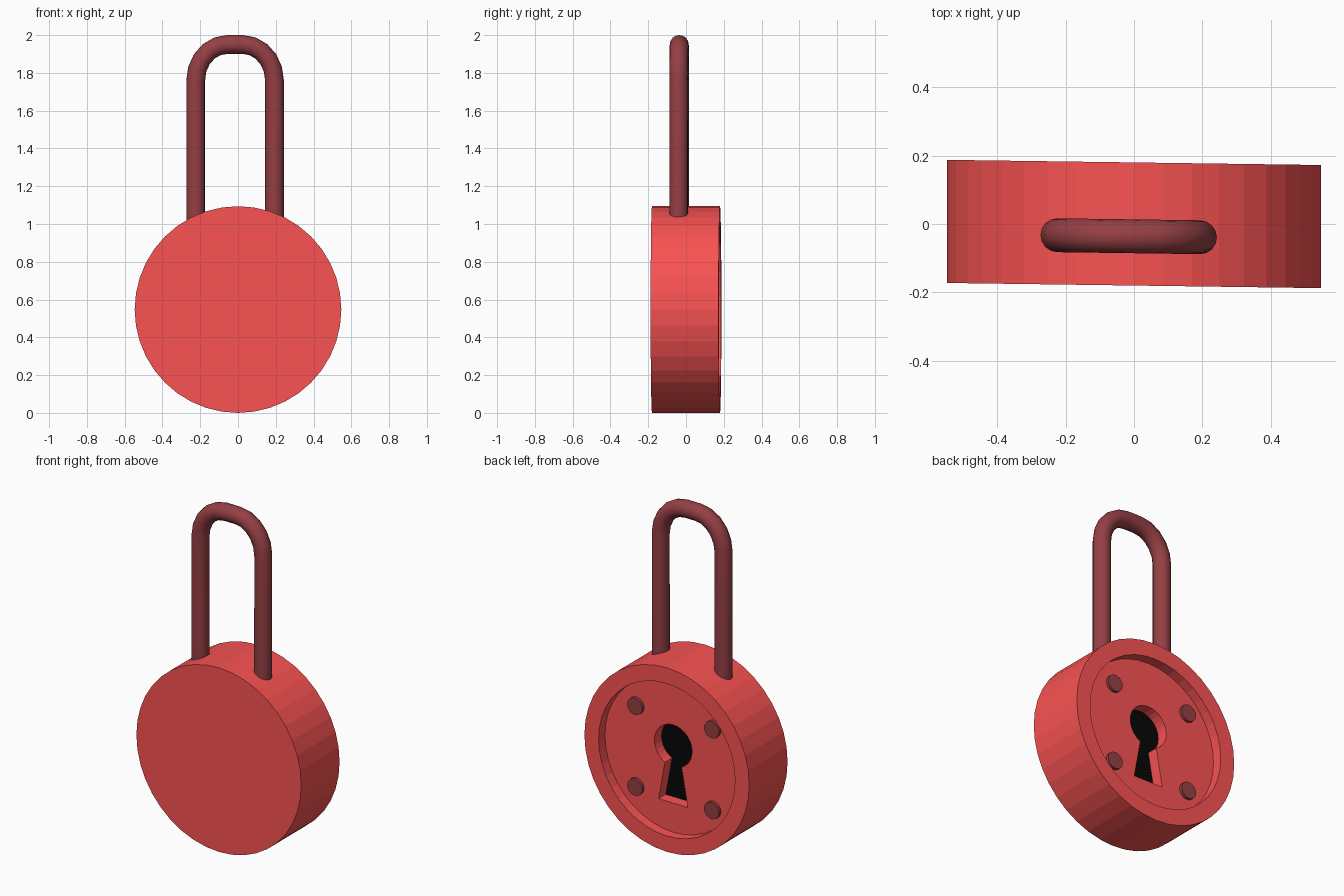
import bpy, bmesh
from math import sin, cos, pi, asin
from mathutils import Matrix, Vector

if "Cube" in bpy.data.objects:
    bpy.data.objects.remove(bpy.data.objects["Cube"])

SHEAR = Matrix.Identity(4)                # the lock leans very slightly in plan
SHEAR[1][0] = -0.0138
CZ = 0.547                                # height of the body centre


def material(name, rgb):
    m = bpy.data.materials.new(name)
    m.diffuse_color = (*rgb, 1)
    m.use_nodes = True
    m.node_tree.nodes["Principled BSDF"].inputs["Base Color"].default_value = m.diffuse_color
    return m


red = material("red_paint", (0.95, 0.085, 0.085))
dark_red = material("dark_red_metal", (0.30, 0.05, 0.058))
black = material("black_inside", (0.002, 0.002, 0.002))


def finish(name, bm, mat):
    bmesh.ops.recalc_face_normals(bm, faces=bm.faces)
    bm.transform(SHEAR)
    me = bpy.data.meshes.new(name)
    bm.to_mesh(me)
    bm.free()
    me.materials.append(mat)
    ob = bpy.data.objects.new(name, me)
    bpy.context.collection.objects.link(ob)
    return ob


def prism(name, outline, y0, y1, mat):
    """Extrude an (x, z) outline along y."""
    bm = bmesh.new()
    face = bm.faces.new([bm.verts.new((x, y0, z)) for x, z in outline])
    ext = bmesh.ops.extrude_face_region(bm, geom=[face])
    moved = [v for v in ext['geom'] if isinstance(v, bmesh.types.BMVert)]
    bmesh.ops.translate(bm, verts=moved, vec=(0, y1 - y0, 0))
    return finish(name, bm, mat)


def circle(r, n, x=0, z=CZ):
    return [(x + r * cos(2 * pi * i / n), z + r * sin(2 * pi * i / n)) for i in range(n)]


def cut(ob, cutter):
    mod = ob.modifiers.new("cut", 'BOOLEAN')
    mod.operation = 'DIFFERENCE'
    mod.solver = 'EXACT'
    mod.object = cutter
    bpy.context.view_layer.objects.active = ob
    bpy.ops.object.modifier_apply(modifier=mod.name)
    bpy.data.objects.remove(cutter)


# keyhole outline: round top joined to a flared slot
kr, kz, neck = 0.125, CZ + 0.06, 0.055
a0 = asin(neck / kr)
keyhole = [(0.097, CZ - 0.28), (-0.097, CZ - 0.28)]
for i in range(25):
    a = a0 + (2 * pi - 2 * a0) * i / 24
    keyhole.append((-kr * sin(a), kz - kr * cos(a)))

# round body, recessed at the back, with a keyhole pocket
FLOOR, POCKET = 0.12, 0.05
body = prism("lock_body", circle(CZ, 40), -0.18, 0.18, red)
cut(body, prism("recess_cutter", circle(0.453, 40), FLOOR, 0.3, red))
cut(body, prism("keyhole_cutter", keyhole, POCKET, 0.3, red))
prism("keyhole_floor", keyhole, POCKET - 0.004, POCKET + 0.003, black)

# four rivets around the keyhole
for i, (sx, sz) in enumerate([(-1, 1), (1, 1), (-1, -1), (1, -1)]):
    prism(f"rivet_{i + 1}", circle(0.05, 20, sx * 0.255 - 0.012, CZ - 0.005 + sz * 0.24),
          FLOOR - 0.02, FLOOR + 0.018, dark_red)

# shackle: a round tube swept along two legs and a flat-topped arch
R, SY, SIDES, STEPS = 0.0495, -0.036, 16, 5
path = [(-0.224, 0.95)]
for i in range(STEPS + 1):
    a = pi / 2 * i / STEPS
    path.append((-0.056 - 0.168 * cos(a), 1.76 + 0.1905 * sin(a)))
for i in range(STEPS + 1):
    a = pi / 2 * (1 - i / STEPS)
    path.append((0.024 + 0.169 * cos(a), 1.76 + 0.1905 * sin(a)))
path.append((0.193, 0.95))

bm = bmesh.new()
rings = []
for i, (x, z) in enumerate(path):
    p, q = path[max(i - 1, 0)], path[min(i + 1, len(path) - 1)]
    d1 = Vector((x - p[0], z - p[1]))
    d2 = Vector((q[0] - x, q[1] - z))
    t = sum((d.normalized() for d in (d1, d2) if d.length > 0), Vector((0, 0))).normalized()
    rings.append([bm.verts.new((x - t.y * R * cos(2 * pi * k / SIDES),
                                SY + R * sin(2 * pi * k / SIDES),
                                z + t.x * R * cos(2 * pi * k / SIDES)))
                  for k in range(SIDES)])
for a, b in zip(rings, rings[1:]):
    for k in range(SIDES):
        n = (k + 1) % SIDES
        bm.faces.new((a[k], a[n], b[n], b[k]))
bm.faces.new(rings[0])
bm.faces.new(rings[-1])
shackle = finish("shackle", bm, dark_red)

bpy.ops.object.select_all(action='DESELECT')
shackle.select_set(True)
bpy.context.view_layer.objects.active = shackle
bpy.ops.object.shade_smooth_by_angle(angle=pi / 5)
